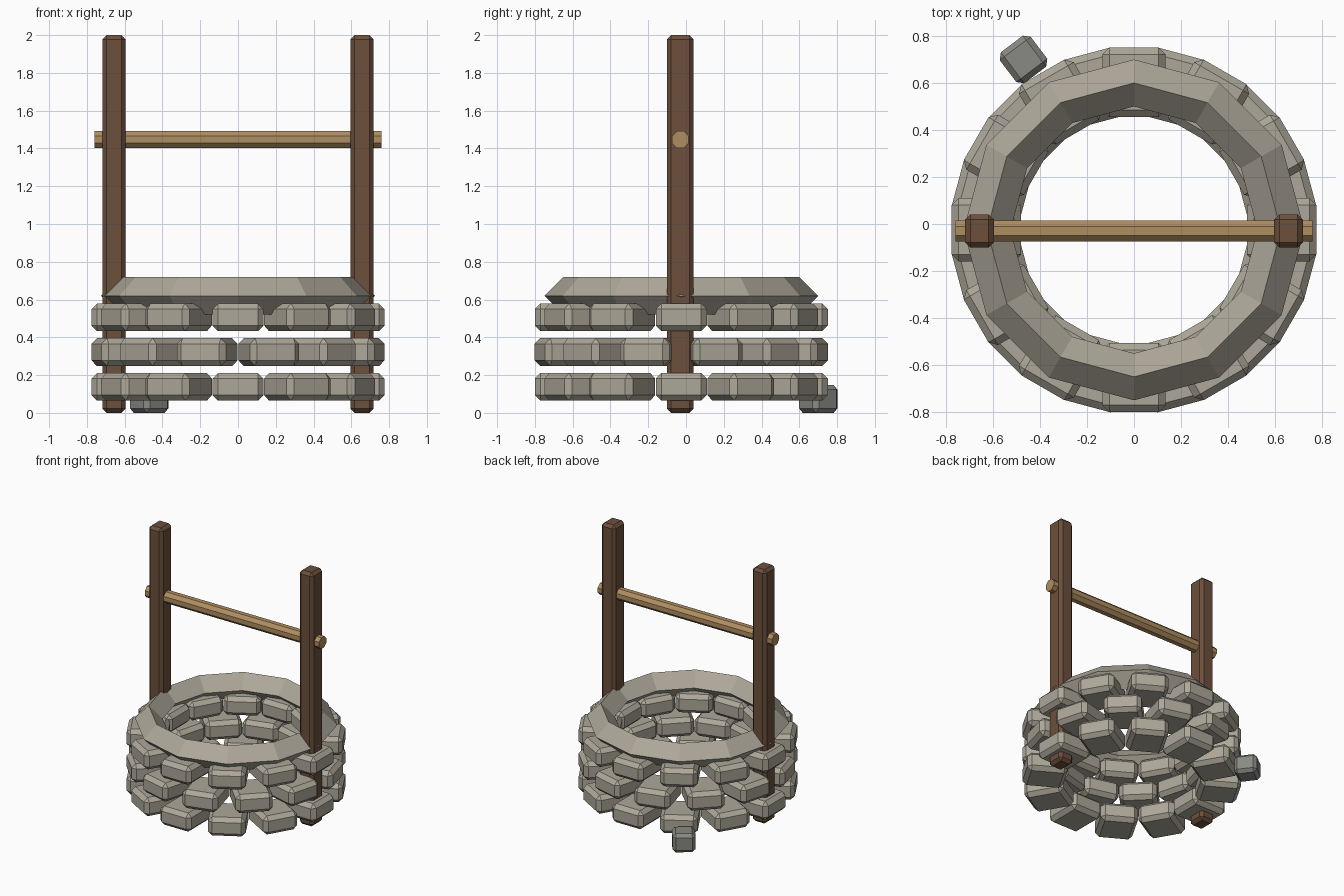
import bpy, bmesh
from math import radians, sin, cos, pi
from mathutils import Matrix, Vector

if "Cube" in bpy.data.objects:
    bpy.data.objects.remove(bpy.data.objects["Cube"])

CY = -0.025  # y of the well axis


def material(name, rgb):
    m = bpy.data.materials.new(name)
    m.diffuse_color = (*rgb, 1)
    m.use_nodes = True
    m.node_tree.nodes["Principled BSDF"].inputs["Base Color"].default_value = m.diffuse_color
    return m


STONE = material("stone", (0.42, 0.39, 0.32))
DARK_STONE = material("dark_stone", (0.25, 0.25, 0.23))
WOOD = material("dark_wood", (0.15, 0.08, 0.045))
AXLE = material("light_wood", (0.43, 0.27, 0.12))


def finish(bm, name, mat):
    me = bpy.data.meshes.new(name)
    bm.to_mesh(me)
    bm.free()
    me.materials.append(mat)
    ob = bpy.data.objects.new(name, me)
    bpy.context.collection.objects.link(ob)
    return ob


def block(name, size, loc, mat, turn=0.0, bevel=0.03):
    """Box with chamfered edges, turned about z."""
    bm = bmesh.new()
    bmesh.ops.create_cube(bm, size=1)
    bmesh.ops.scale(bm, vec=size, verts=bm.verts)
    bmesh.ops.bevel(bm, geom=bm.edges[:], offset=bevel, segments=1,
                    profile=0.5, affect='EDGES')
    bm.transform(Matrix.Rotation(turn, 4, 'Z'))
    ob = finish(bm, name, mat)
    ob.location = loc
    return ob


# Three courses of twelve stones, the middle one staggered
for row, z in enumerate((0.138, 0.322, 0.506)):
    for i in range(12):
        a = radians(30 * i + (15 if row == 1 else 0))
        block(f"wall_stone_{row + 1}_{i + 1}", (0.295, 0.27, 0.147),
              (0.628 * cos(a), CY + 0.628 * sin(a), z), STONE, a)

# Loose stone lying behind the well
block("loose_stone", (0.165, 0.165, 0.147), (-0.47, 0.70, 0.0735),
      DARK_STONE, radians(37), 0.024)

# Rim: twelve-sided ring with a diamond section
bm = bmesh.new()
rings = []
for i in range(12):
    a = radians(30 * i)
    rings.append([bm.verts.new(((0.625 + 0.1 * cos(b)) * cos(a),
                                (0.625 + 0.1 * cos(b)) * sin(a),
                                0.1 * sin(b)))
                  for b in (0, pi / 2, pi, 3 * pi / 2)])
for i in range(12):
    p, q = rings[i], rings[(i + 1) % 12]
    for j in range(4):
        k = (j + 1) % 4
        bm.faces.new((p[j], q[j], q[k], p[k]))
bmesh.ops.recalc_face_normals(bm, faces=bm.faces)
finish(bm, "rim", STONE).location = (0, CY, 0.62)

# Posts
for side, name in ((-1, "left_post"), (1, "right_post")):
    block(name, (0.122, 0.142, 2.0), (side * 0.657, -0.03, 1.0), WOOD, 0, 0.022)

# Axle bar through the posts
bm = bmesh.new()
bmesh.ops.create_cone(bm, cap_ends=True, segments=8, radius1=0.048,
                      radius2=0.048, depth=1.52)
bm.transform(Matrix.Rotation(pi / 2, 4, 'Y') @ Matrix.Rotation(pi / 8, 4, 'Z'))
finish(bm, "axle", AXLE).location = (0, -0.03, 1.447)
